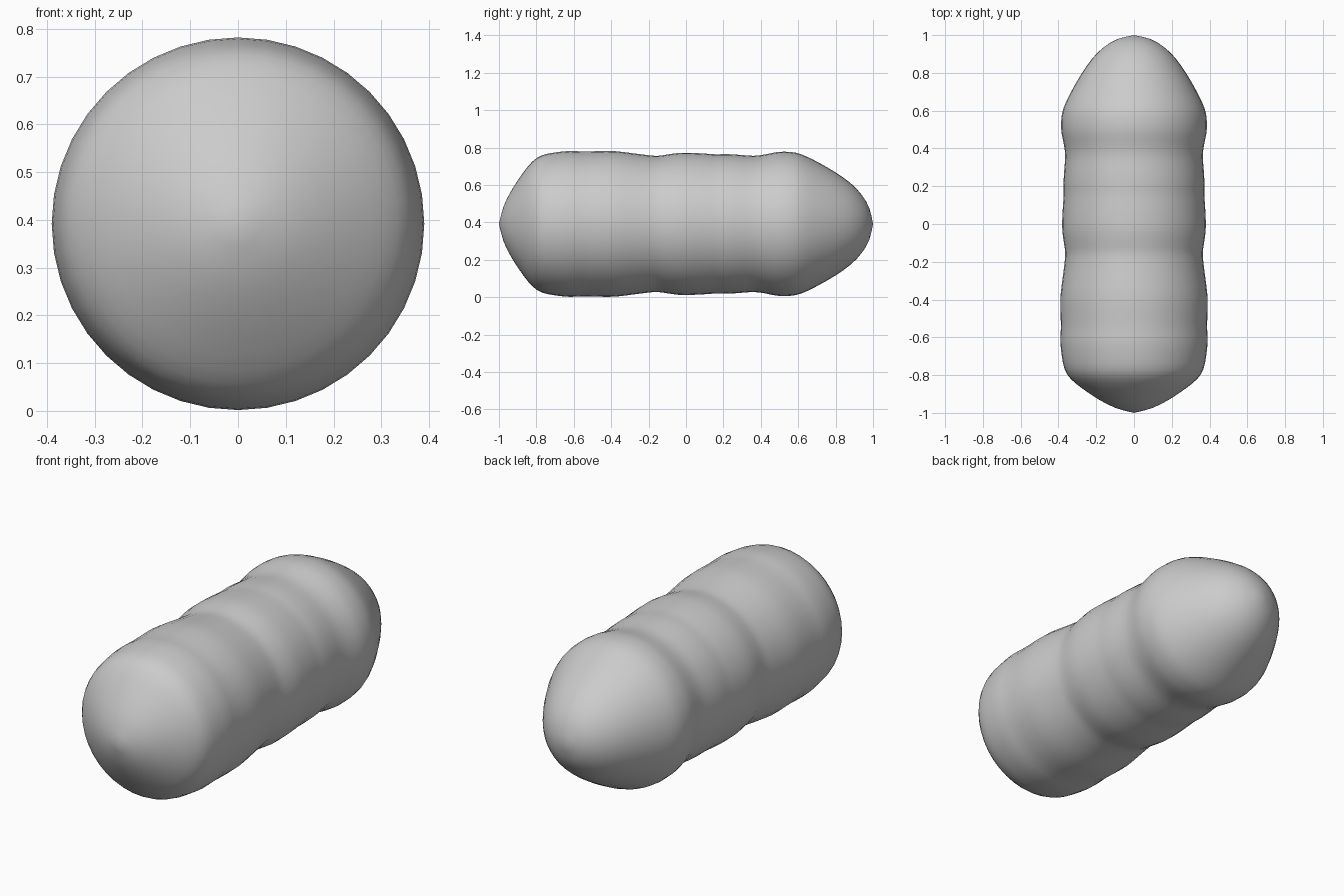
import bpy
import bmesh
import math
from mathutils import Vector, Matrix

SIDES = 40
AXIS_HEIGHT = 0.392

# Body outline from front tip to back tip: (y, radius)
OUTLINE = [
    (-1.0, 0.0), (-0.975, 0.095), (-0.93, 0.185), (-0.87, 0.275),
    (-0.82, 0.335), (-0.77, 0.367), (-0.7, 0.382), (-0.62, 0.39),
    (-0.55, 0.387), (-0.47, 0.389), (-0.38, 0.389), (-0.28, 0.377),
    (-0.2, 0.367), (-0.15, 0.364), (-0.1, 0.371), (-0.04, 0.379),
    (0.02, 0.38), (0.1, 0.376), (0.16, 0.372), (0.22, 0.373),
    (0.29, 0.369), (0.36, 0.364), (0.42, 0.371), (0.48, 0.383),
    (0.53, 0.386), (0.59, 0.38), (0.65, 0.358), (0.72, 0.322),
    (0.8, 0.275), (0.88, 0.218), (0.94, 0.155), (0.98, 0.085), (1.0, 0.0),
]


def smooth_outline(points, steps):
    """Pass a Catmull-Rom curve through the outline points."""
    p = [Vector(q) for q in points]
    p = [2 * p[0] - p[1]] + p + [2 * p[-1] - p[-2]]
    result = []
    for a, b, c, d in zip(p, p[1:], p[2:], p[3:]):
        for i in range(steps):
            t = i / steps
            result.append(b + 0.5 * t * (c - a + t * (
                2 * a - 5 * b + 4 * c - d + t * (3 * (b - c) + d - a))))
    return result + [p[-2]]


def lathe(name, outline):
    """Turn an outline around the y axis."""
    bm = bmesh.new()
    verts = [bm.verts.new((0, y, r)) for y, r in outline]
    edges = [bm.edges.new(pair) for pair in zip(verts, verts[1:])]
    bmesh.ops.spin(bm, geom=verts + edges, cent=(0, 0, 0), axis=(0, 1, 0),
                   angle=math.tau, steps=SIDES)
    bmesh.ops.remove_doubles(bm, verts=bm.verts, dist=0.0005)
    bmesh.ops.recalc_face_normals(bm, faces=bm.faces)
    bmesh.ops.transform(bm, matrix=Matrix.Translation((0, 0, AXIS_HEIGHT)),
                        verts=bm.verts)
    mesh = bpy.data.meshes.new(name)
    bm.to_mesh(mesh)
    bm.free()
    mesh.shade_smooth()
    obj = bpy.data.objects.new(name, mesh)
    bpy.context.collection.objects.link(obj)
    return obj


default_cube = bpy.data.objects.get("Cube")
if default_cube:
    bpy.data.objects.remove(default_cube, do_unlink=True)

# Ribbed, rounded body with a blunt front and a tapered back
lathe("ribbed_body", smooth_outline(OUTLINE, 2))
